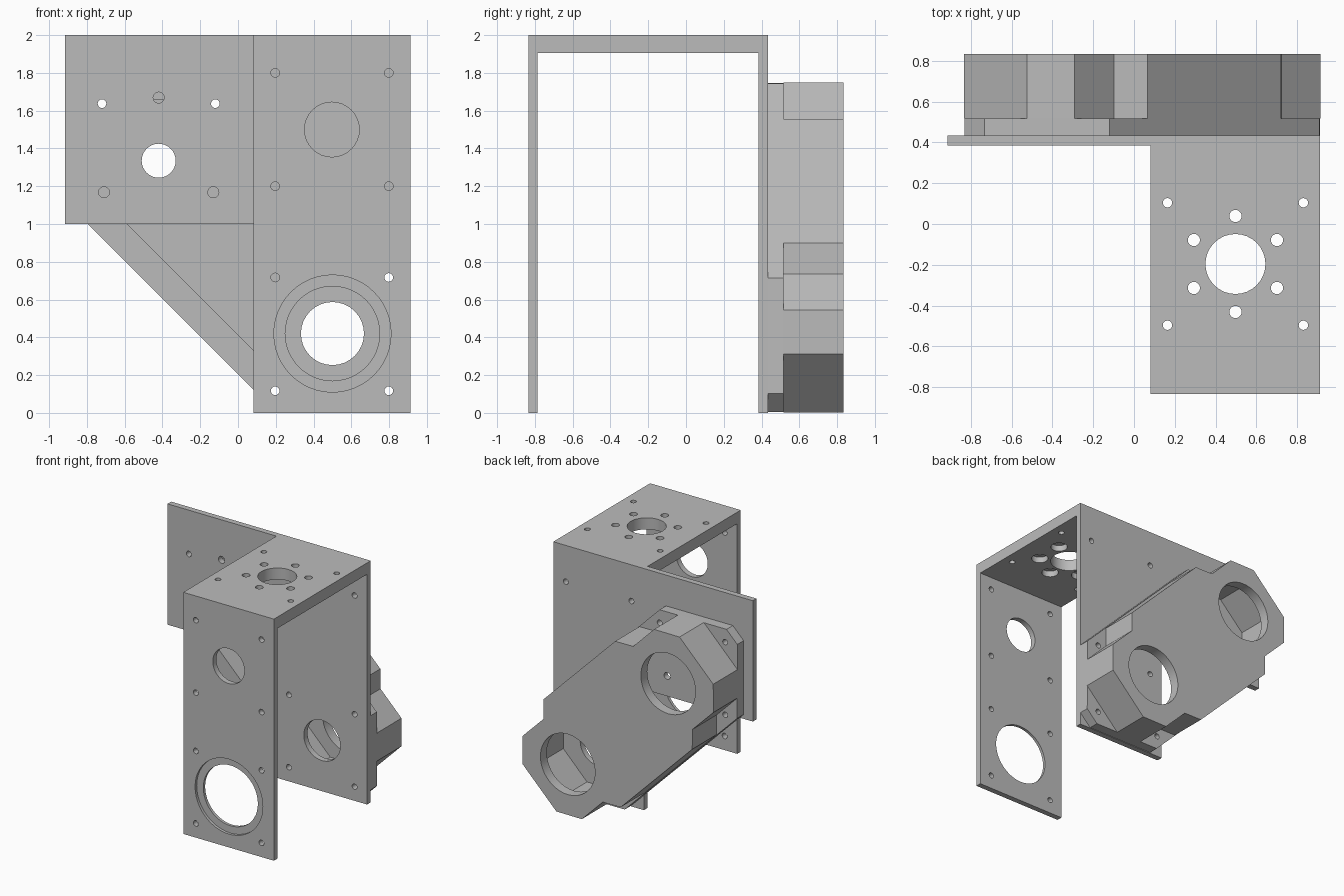
import bpy, bmesh
from math import sin, cos, pi, sqrt
from mathutils import Vector, Matrix

cube = bpy.data.objects.get("Cube")
if cube:
    bpy.data.objects.remove(cube, do_unlink=True)

GREY = (0.5, 0.5, 0.5, 1)
metal = bpy.data.materials.new("plain grey metal")
metal.use_nodes = True
metal.diffuse_color = GREY
metal.node_tree.nodes["Principled BSDF"].inputs["Base Color"].default_value = GREY


def prism(name, points, depth):
    """Extrude a closed 3D outline along the depth vector."""
    bm = bmesh.new()
    face = bm.faces.new([bm.verts.new(p) for p in points])
    new = bmesh.ops.extrude_face_region(bm, geom=[face])["geom"]
    verts = [g for g in new if isinstance(g, bmesh.types.BMVert)]
    bmesh.ops.translate(bm, vec=Vector(depth), verts=verts)
    bmesh.ops.recalc_face_normals(bm, faces=bm.faces)
    mesh = bpy.data.meshes.new(name)
    bm.to_mesh(mesh)
    bm.free()
    mesh.materials.append(metal)
    obj = bpy.data.objects.new(name, mesh)
    bpy.context.collection.objects.link(obj)
    return obj


def cut(obj, cutter):
    """Subtract the cutter, then discard it."""
    cutter.hide_render = True
    mod = obj.modifiers.new("cut", "BOOLEAN")
    mod.operation = "DIFFERENCE"
    mod.solver = "EXACT"
    mod.object = cutter
    bpy.context.view_layer.objects.active = obj
    bpy.ops.object.modifier_apply(modifier=mod.name)
    bpy.data.objects.remove(cutter, do_unlink=True)


def bore_y(obj, x, z, r, y0, y1, sides=32):
    ring = [(x + r * cos(2 * pi * i / sides), y0, z + r * sin(2 * pi * i / sides))
            for i in range(sides)]
    cut(obj, prism("bore", ring, (0, y1 - y0, 0)))


def bore_z(obj, x, y, r, z0, z1, sides=32):
    ring = [(x + r * cos(2 * pi * i / sides), y + r * sin(2 * pi * i / sides), z0)
            for i in range(sides)]
    cut(obj, prism("bore", ring, (0, 0, z1 - z0)))


def diagonal_outline(quarter, y):
    """Mirror a quarter outline about both axes of the 45 degree centre line."""
    half = quarter + [(u, -v) for u, v in reversed(quarter)]
    full = half + [(-u, -v) for u, v in half]
    return [(0.04 + (u + v) / sqrt(2), y, 0.875 + (v - u) / sqrt(2)) for u, v in full]


# Main dimensions
LEFT, RIGHT, INNER = -0.915, 0.912, 0.082
FRONT, FRONT_IN, BACK_IN, BACK = -0.833, -0.787, 0.385, 0.433
FLANGE, REAR = 0.516, 0.833
TOP_SHAFT, LOW_SHAFT = (-0.42, 1.335), (0.5, 0.42)
SCREW, BOLT = 0.023, 0.029

# U-shaped bracket: front plate, top plate and back plate
bracket = prism("bracket", [(INNER, y, z) for y, z in (
    (FRONT, 0), (FRONT, 2), (BACK, 2), (BACK, 0),
    (BACK_IN, 0), (BACK_IN, 1.905), (FRONT_IN, 1.905), (FRONT_IN, 0))],
    (RIGHT - INNER, 0, 0))
for x in (0.197, 0.798):
    for z in (0.117, 0.717, 1.2, 1.8):
        bore_y(bracket, x, z, SCREW, -0.9, -0.7, 16)
    for z in (0.117, 0.717, 1.7):
        bore_y(bracket, x, z, SCREW, 0.3, 0.5, 16)
    
# Large openings in the front and back plates
bore_y(bracket, 0.497, 1.5, 0.145, -0.9, -0.7)
bore_y(bracket, *LOW_SHAFT, 0.25, -0.9, -0.7, 48)
bore_y(bracket, *LOW_SHAFT, 0.31, -0.9, FRONT + 0.022, 48)
bore_y(bracket, *LOW_SHAFT, 0.167, 0.3, 0.5)

# Top plate: centre opening, counterbored bolt circle, corner screws
MID_X, MID_Y = 0.497, -0.196
bore_z(bracket, MID_X, MID_Y, 0.147, 1.8, 2.1)
for i in range(6):
    a = pi / 2 + i * pi / 3
    x, y = MID_X + 0.235 * cos(a), MID_Y + 0.235 * sin(a)
    bore_z(bracket, x, y, 0.03, 1.8, 2.1, 20)
    bore_z(bracket, x, y, 0.065, 1.8, 1.955, 24)
for sx in (-1, 1):
    for sy in (-1, 1):
        bore_z(bracket, MID_X + sx * 0.333, MID_Y + sy * 0.3, SCREW, 1.8, 2.1, 16)

# Side plate continuing the back plate
side_plate = prism("side_plate", [
    (LEFT, BACK_IN, 1), (INNER, BACK_IN, 1), (INNER, BACK_IN, 2), (LEFT, BACK_IN, 2)],
    (0, BACK - BACK_IN, 0))
bore_y(side_plate, *TOP_SHAFT, 0.09, 0.3, 0.5)
for x in (-0.72, -0.12):
    bore_y(side_plate, x, 1.637, SCREW, 0.3, 0.5, 16)
for i in range(3):
    a = pi / 2 + i * 2 * pi / 3
    bore_y(side_plate, TOP_SHAFT[0] + 0.334 * cos(a), TOP_SHAFT[1] + 0.334 * sin(a),
           BOLT, 0.3, 0.5, 20)

# Hollow diagonal housing and its mounting flange
CAVITY = [(0.75, 0.354), (0.95, 0.154)]
flange = prism("mounting_flange",
               diagonal_outline([(0.728, 0.502), (1.162, 0.07)], BACK),
               (0, FLANGE - BACK, 0))
housing = prism("housing", diagonal_outline(
    [(0.463, 0.499), (0.58, 0.384), (0.852, 0.384), (1.016, 0.218)], FLANGE),
    (0, REAR - FLANGE, 0))
cut(flange, prism("cavity", diagonal_outline(CAVITY, 0.3), (0, 0.4, 0)))
cut(housing, prism("cavity", diagonal_outline(CAVITY, 0.3), (0, 0.45, 0)))

# Shaft openings through the rear wall
for shaft in (TOP_SHAFT, LOW_SHAFT):
    bore_y(housing, *shaft, 0.25, 0.6, 0.9, 48)

# Flange screw holes
for x, z in ((-0.72, 1.637), (-0.12, 1.637), (-0.72, 1.035),
             (0.798, 0.717), (0.798, 0.117), (0.197, 0.117)):
    bore_y(flange, x, z, SCREW, 0.4, 0.6, 16)

# Smooth bores, sharp edges
for obj in (bracket, side_plate, flange, housing):
    bpy.ops.object.select_all(action="DESELECT")
    obj.select_set(True)
    bpy.context.view_layer.objects.active = obj
    bpy.ops.object.shade_smooth_by_angle(angle=pi / 6)
